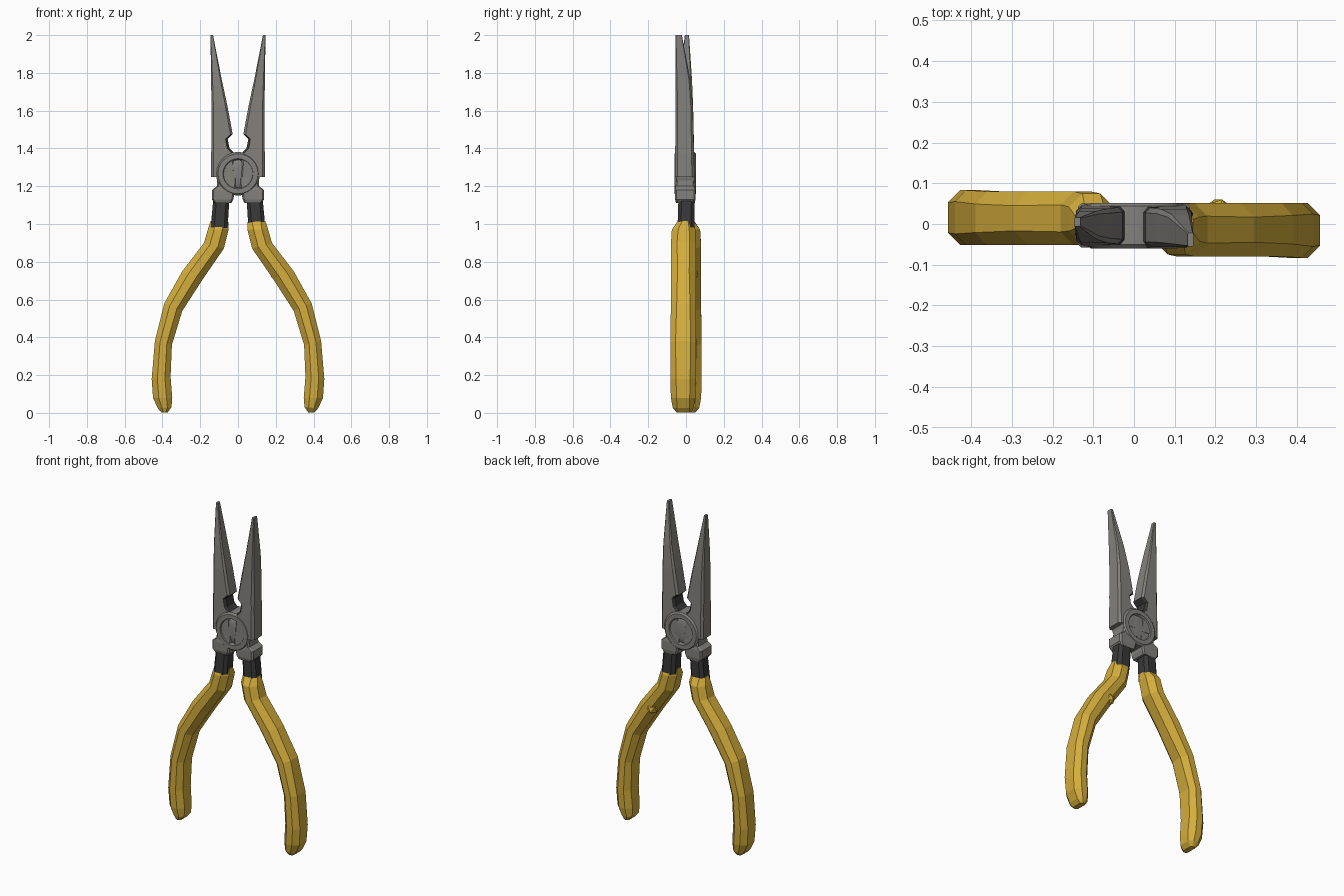
import bpy, bmesh, math
from mathutils import Vector

cube = bpy.data.objects.get("Cube")
if cube:
    bpy.data.objects.remove(cube)


def material(name, rgb):
    m = bpy.data.materials.new(name)
    m.use_nodes = True
    m.diffuse_color = (*rgb, 1)
    bsdf = next(n for n in m.node_tree.nodes if n.type == 'BSDF_PRINCIPLED')
    bsdf.inputs["Base Color"].default_value = (*rgb, 1)
    bsdf.inputs["Roughness"].default_value = 0.6
    return m


STEEL = material("steel grey", (0.23, 0.22, 0.20))
DARK = material("dark steel", (0.04, 0.04, 0.04))
YELLOW = material("grip yellow", (0.66, 0.42, 0.045))


def finish(name, bm, *mats):
    bmesh.ops.recalc_face_normals(bm, faces=bm.faces)
    mesh = bpy.data.meshes.new(name)
    bm.to_mesh(mesh)
    bm.free()
    for m in mats:
        mesh.materials.append(m)
    ob = bpy.data.objects.new(name, mesh)
    bpy.context.collection.objects.link(ob)
    return ob


def bridge(bm, rings, caps=True):
    for a, b in zip(rings, rings[1:]):
        for i in range(len(a)):
            j = (i + 1) % len(a)
            bm.faces.new((a[i], a[j], b[j], b[i]))
    if caps:
        bm.faces.new(rings[0])
        bm.faces.new(rings[-1])


def loft(rows, sx=1, sy=1, bevel=0.2):
    """Rows give outer x, z, inner x, z and y range; sections are chamfered."""
    bm = bmesh.new()
    rings = []
    for xo, zo, xi, zi, y0, y1 in rows:
        outer, inner = Vector((xo, 0, zo)), Vector((xi, 0, zi))
        c = bevel * min((outer - inner).length, y1 - y0)
        u = c / (outer - inner).length
        pts = [(u, y0), (1 - u, y0), (1, y0 + c), (1, y1 - c),
               (1 - u, y1), (u, y1), (0, y1 - c), (0, y0 + c)]
        ring = []
        for t, y in pts:
            p = outer.lerp(inner, t)
            ring.append(bm.verts.new((p.x * sx, y * sy, p.z)))
        rings.append(ring)
    bridge(bm, rings)
    return bm


# Grips: each is the other turned half way round the upright axis
grip_rows = [
    (.145, 1.015, .05, 1.01, -.045, .035),
    (.160, .97, .05, .97, -.075, .05),
    (.180, .90, .075, .87, -.08, .052),
    (.295, .75, .185, .71, -.08, .052),
    (.390, .58, .295, .54, -.08, .052),
    (.440, .38, .350, .36, -.083, .052),
    (.457, .18, .357, .19, -.083, .052),
    (.450, .08, .348, .08, -.08, .05),
    (.425, .025, .352, .03, -.07, .04),
    (.405, .003, .372, .003, -.05, .03),
]
for side, s in (("left", 1), ("right", -1)):
    finish(side + "_grip", loft(grip_rows, s, s, 0.3), YELLOW)

# Small nub on the inside of one grip
bm = bmesh.new()
bmesh.ops.create_icosphere(bm, subdivisions=1, radius=0.035)
nub = finish("grip_nub", bm, YELLOW)
nub.location = (.207, .03, .735)

# Dark necks and steel collars between grips and pivot
neck_rows = [(.145, .98, .055, .98, -.045, .045),
             (.130, 1.14, .045, 1.14, -.04, .045)]
collar_rows = [(.122, 1.11, .035, 1.11, -.052, .046),
               (.138, 1.13, .025, 1.13, -.058, .05),
               (.138, 1.18, .015, 1.18, -.058, .05),
               (.112, 1.20, .010, 1.20, -.055, .045),
               (.108, 1.27, .005, 1.27, -.052, .042)]
for side, s in (("left", 1), ("right", -1)):
    finish(side + "_neck", loft(neck_rows, s), DARK)
    finish(side + "_collar", loft(collar_rows, s, bevel=0.08), STEEL)

# Jaws: tapering blades with a cutting notch near the pivot
# columns: outer x, inner x, z
jaw_outline = [(.142, .01, 1.25), (.142, .02, 1.375), (.141, .045, 1.40),
               (.141, .055, 1.45), (.141, .028, 1.475), (.141, .055, 1.62),
               (.142, .085, 1.76), (.146, .132, 2.0)]
# depth keys: z, front y, back y
jaw_depth = {
    "left": [(1.25, -.058, .045), (1.70, -.055, .035), (2.0, -.055, -.022)],
    "right": [(1.25, -.053, .046), (1.70, -.045, .036), (2.0, -.006, .016)],
}


def depth_at(keys, z):
    for (za, fa, ba), (zb, fb, bb) in zip(keys, keys[1:]):
        if z <= zb:
            t = (z - za) / (zb - za)
            return fa + t * (fb - fa), ba + t * (bb - ba)


for side, s in (("left", 1), ("right", -1)):
    rows = [(xo, z, xi, z, *depth_at(jaw_depth[side], z))
            for xo, xi, z in jaw_outline]
    jaw = finish(side + "_jaw", loft(rows, s, bevel=0.13), STEEL, DARK)
    for p in jaw.data.polygons:
        if p.normal.x * s < -0.3 and 1.38 < p.center.z < 1.47:
            p.material_index = 1

# Pivot: a turned disc with a dished ring and a low centre on both faces
profile = [(.035, -.052), (.064, -.049), (.073, -.044), (.080, -.060),
           (.106, -.060), (.116, -.050), (.116, .044), (.106, .052),
           (.080, .052), (.073, .038), (.064, .042), (.035, .045)]
bm = bmesh.new()
count = 24
rings = []
for r, y in profile:
    rings.append([bm.verts.new((r * math.cos(k * math.tau / count), y,
                                1.266 + r * math.sin(k * math.tau / count)))
                  for k in range(count)])
bridge(bm, rings)
pivot = finish("pivot_disc", bm, STEEL)
bpy.context.view_layer.objects.active = pivot
pivot.select_set(True)
bpy.ops.object.shade_smooth_by_angle(angle=math.radians(30))
